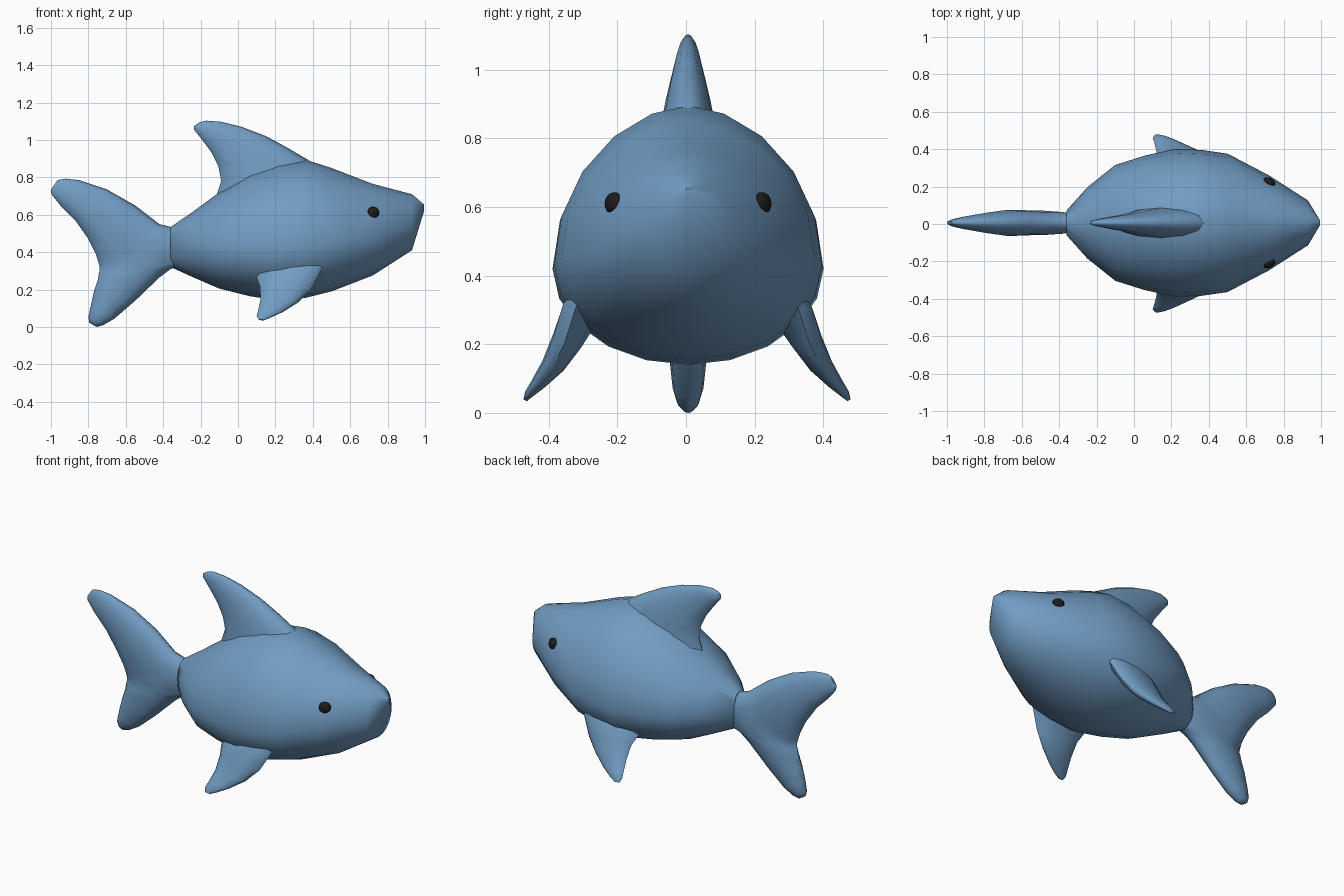
import bpy, bmesh, math
from mathutils import Vector


def material(name, rgb):
    m = bpy.data.materials.new(name)
    m.diffuse_color = (*rgb, 1)
    return m


BLUE = material("steel blue", (0.165, 0.33, 0.54))
BLACK = material("eye black", (0.012, 0.011, 0.01))
MID = 0.006  # symmetry line in y


def loft(name, rings, mat, angle=45):
    """Skin a list of equally long point rings and cap both ends."""
    bm = bmesh.new()
    loops = [[bm.verts.new(p) for p in r] for r in rings]
    n = len(loops[0])
    for a, b in zip(loops, loops[1:]):
        for i in range(n):
            j = (i + 1) % n
            bm.faces.new((a[i], a[j], b[j], b[i]))
    bm.faces.new(loops[0])
    bm.faces.new(loops[-1])
    bmesh.ops.recalc_face_normals(bm, faces=bm.faces)
    me = bpy.data.meshes.new(name)
    bm.to_mesh(me)
    bm.free()
    ob = bpy.data.objects.new(name, me)
    bpy.context.collection.objects.link(ob)
    me.materials.append(mat)
    smooth(ob, angle)
    return ob


def smooth(ob, angle):
    bpy.ops.object.select_all(action='DESELECT')
    ob.select_set(True)
    bpy.context.view_layer.objects.active = ob
    bpy.ops.object.shade_smooth_by_angle(angle=math.radians(angle))


def fin(name, sections, normal=(0, 1, 0)):
    """Elliptical sections between leading and trailing edge points."""
    normal = Vector(normal).normalized()
    rings = []
    for lead, trail, t in sections:
        a, b = Vector(lead), Vector(trail)
        c, h = (a + b) / 2, (a - b) / 2
        rings.append([c + h * math.cos(k * math.pi / 6)
                      + normal * t * math.sin(k * math.pi / 6) for k in range(12)])
    return loft(name, rings, BLUE, 60)


def flat_fin(name, sections):
    return fin(name, [((x1, MID, z1), (x2, MID, z2), t)
                      for x1, z1, x2, z2, t in sections])


# body: x, bottom, widest height, top, half width
stations = [
    (-0.36, 0.32, 0.43, 0.535, 0.067), (-0.25, 0.27, 0.43, 0.61, 0.19),
    (-0.10, 0.205, 0.42, 0.72, 0.31), (0.06, 0.165, 0.42, 0.82, 0.36),
    (0.22, 0.14, 0.42, 0.875, 0.395), (0.36, 0.155, 0.43, 0.895, 0.39),
    (0.50, 0.19, 0.45, 0.85, 0.37), (0.72, 0.275, 0.49, 0.765, 0.255),
    (0.93, 0.41, 0.54, 0.71, 0.12), (0.995, 0.62, 0.64, 0.655, 0.012)]
rings = []
for x, lo, mid, hi, w in stations:
    ring = []
    for k in range(20):
        a = k * math.tau / 20
        c, s = math.cos(a), math.sin(a)
        p = 1.12 if s > 0 else 1.0  # slight ridge along the back
        y = MID + w * math.copysign(abs(c) ** p, c)
        ring.append((x, y, mid + s * ((hi - mid) if s > 0 else (mid - lo))))
    rings.append(ring)
loft("body", rings, BLUE)

# tail fin: lead x, lead z, trail x, trail z, half thickness
flat_fin("tail_fin", [
    (-0.965, 0.785, -1.0, 0.735, 0.008), (-0.92, 0.793, -0.998, 0.71, 0.02),
    (-0.85, 0.785, -0.95, 0.65, 0.035), (-0.70, 0.735, -0.87, 0.57, 0.055),
    (-0.55, 0.65, -0.80, 0.47, 0.07), (-0.42, 0.55, -0.76, 0.39, 0.068),
    (-0.36, 0.535, -0.745, 0.34, 0.066), (-0.25, 0.50, -0.74, 0.32, 0.066),
    (-0.25, 0.35, -0.74, 0.30, 0.066), (-0.36, 0.31, -0.745, 0.28, 0.066),
    (-0.42, 0.265, -0.75, 0.25, 0.064), (-0.55, 0.14, -0.77, 0.19, 0.055),
    (-0.66, 0.045, -0.79, 0.10, 0.045), (-0.72, 0.01, -0.80, 0.05, 0.032),
    (-0.755, 0.0, -0.795, 0.022, 0.015)])

# dorsal fin
flat_fin("dorsal_fin", [
    (0.50, 0.78, -0.13, 0.66, 0.09), (0.38, 0.89, -0.09, 0.78, 0.08),
    (0.27, 0.955, -0.105, 0.86, 0.066), (0.15, 1.02, -0.14, 0.93, 0.05),
    (0.02, 1.07, -0.18, 0.985, 0.037), (-0.09, 1.097, -0.215, 1.03, 0.025),
    (-0.17, 1.103, -0.235, 1.055, 0.016), (-0.205, 1.095, -0.235, 1.075, 0.007)])

# side fins and eyes, one of each per side
for side, label in ((1, "left"), (-1, "right")):
    def at(x, y, z):
        return (x, MID * (side > 0) + side * y, z)
    fin(label + "_side_fin", [
        (at(0.49, 0.27, 0.36), at(0.09, 0.24, 0.31), 0.07),
        (at(0.45, 0.32, 0.31), at(0.10, 0.30, 0.26), 0.055),
        (at(0.39, 0.355, 0.20), at(0.118, 0.34, 0.215), 0.045),
        (at(0.32, 0.39, 0.13), at(0.12, 0.385, 0.145), 0.034),
        (at(0.24, 0.43, 0.08), at(0.108, 0.43, 0.09), 0.022),
        (at(0.18, 0.456, 0.052), at(0.10, 0.456, 0.06), 0.014),
        (at(0.14, 0.468, 0.036), at(0.11, 0.468, 0.04), 0.006)],
        (0, 0.9, 0.42 * side))
    bpy.ops.mesh.primitive_uv_sphere_add(segments=12, ring_count=8, radius=0.035,
                                         location=(0.722, MID + side * 0.215, 0.61))
    eye = bpy.context.object
    eye.name = label + "_eye"
    eye.scale = (1, 0.75, 0.95)
    eye.rotation_euler.z = -side * math.radians(28)
    eye.data.materials.append(BLACK)
    smooth(eye, 60)
